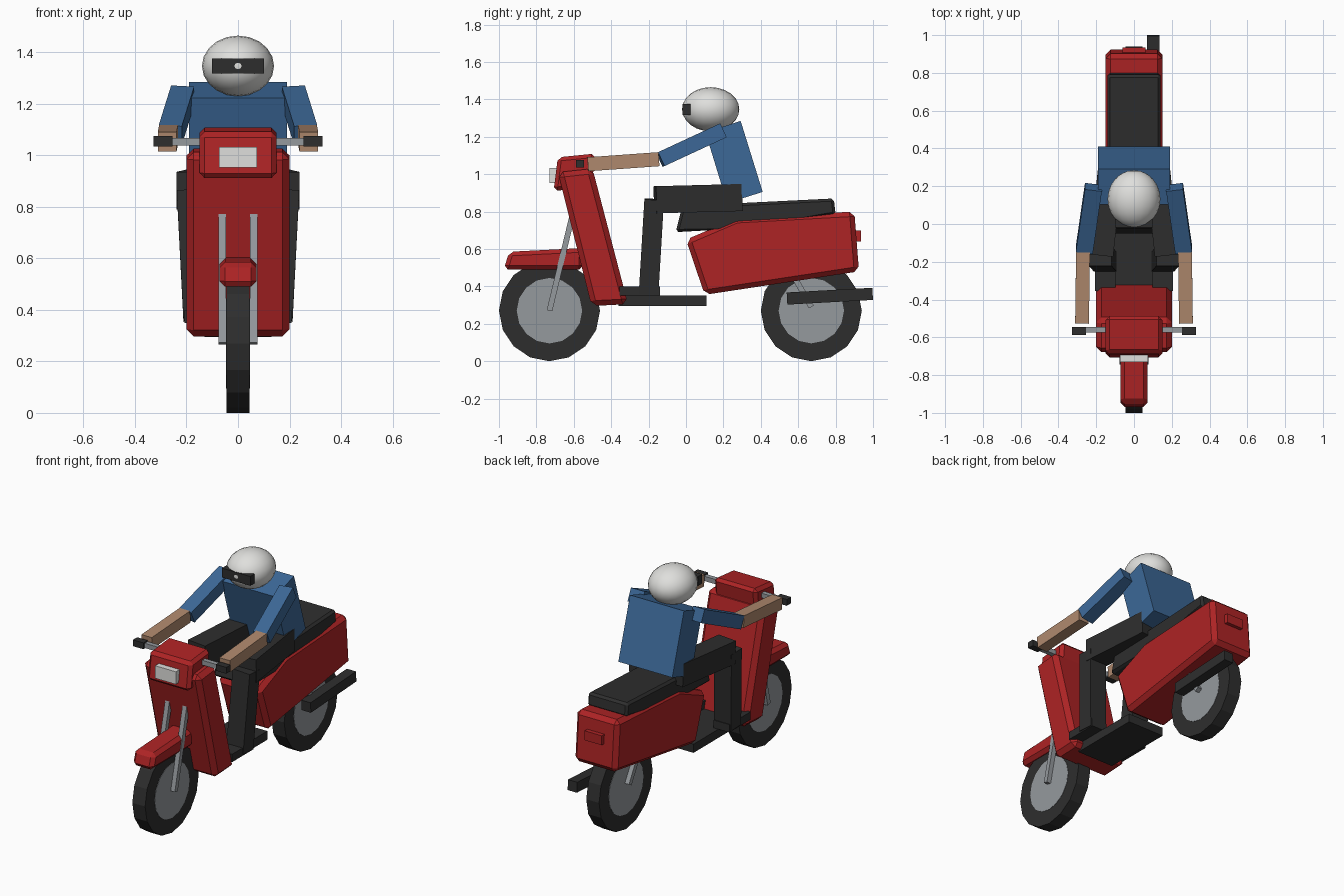
import bpy
import bmesh
import math
from mathutils import Vector, Matrix

if "Cube" in bpy.data.objects:
    bpy.data.objects.remove(bpy.data.objects["Cube"])


def material(name, r, g, b):
    m = bpy.data.materials.new(name)
    m.use_nodes = True
    m.diffuse_color = (r, g, b, 1)
    m.node_tree.nodes["Principled BSDF"].inputs["Base Color"].default_value = (r, g, b, 1)
    return m


RED = material("red paint", 0.42, 0.017, 0.018)
BLACK = material("black rubber", 0.027, 0.027, 0.027)
GREY = material("grey metal", 0.30, 0.32, 0.34)
WHITE = material("white", 0.74, 0.74, 0.72)
BLUE = material("blue cloth", 0.045, 0.138, 0.31)
SKIN = material("skin", 0.43, 0.25, 0.155)
SIDES = (("left", 1), ("right", -1))


def finish(bm, name, mat):
    bmesh.ops.recalc_face_normals(bm, faces=bm.faces)
    mesh = bpy.data.meshes.new(name)
    bm.to_mesh(mesh)
    bm.free()
    mesh.materials.append(mat)
    obj = bpy.data.objects.new(name, mesh)
    bpy.context.collection.objects.link(obj)
    return obj


def chamfer(bm, size):
    if size:
        bmesh.ops.bevel(bm, geom=bm.edges[:], offset=size, segments=1, affect='EDGES')


def prism(name, mat, half_width, profile, bevel=0):
    """Side profile of (y, z) points, extruded across x."""
    bm = bmesh.new()
    rings = [[bm.verts.new((x, y, z)) for y, z in profile] for x in (-half_width, half_width)]
    bm.faces.new(rings[0])
    bm.faces.new(rings[1])
    n = len(profile)
    for i in range(n):
        j = (i + 1) % n
        bm.faces.new((rings[0][i], rings[0][j], rings[1][j], rings[1][i]))
    chamfer(bm, bevel)
    return finish(bm, name, mat)


def box(name, mat, low, high, bevel=0):
    low, high = Vector(low), Vector(high)
    bm = bmesh.new()
    bmesh.ops.create_cube(bm, size=1)
    bmesh.ops.scale(bm, vec=high - low, verts=bm.verts)
    bmesh.ops.translate(bm, vec=(low + high) / 2, verts=bm.verts)
    chamfer(bm, bevel)
    return finish(bm, name, mat)


def beam(name, mat, start, end, width, height):
    """Box running from start to end, its width kept level."""
    a, b = Vector(start), Vector(end)
    along = (b - a).normalized()
    across = Vector((1, 0, 0))
    across = (across - along * across.dot(along)).normalized()
    up = across.cross(along)
    bm = bmesh.new()
    bmesh.ops.create_cube(bm, size=1)
    bmesh.ops.scale(bm, vec=(width, (b - a).length, height), verts=bm.verts)
    turn = Matrix((across, along, up)).transposed().to_4x4()
    bmesh.ops.transform(bm, matrix=Matrix.Translation((a + b) / 2) @ turn, verts=bm.verts)
    return finish(bm, name, mat)


def disc(name, mat, y, z, radius, half_width):
    bm = bmesh.new()
    bmesh.ops.create_cone(bm, cap_ends=True, segments=16, radius1=radius,
                          radius2=radius, depth=half_width * 2)
    turn = Matrix.Rotation(math.pi / 2, 4, 'Y')
    bmesh.ops.transform(bm, matrix=Matrix.Translation((0, y, z)) @ turn, verts=bm.verts)
    return finish(bm, name, mat)


# Wheels
for end, y in (("front", -0.73), ("rear", 0.67)):
    disc(end + "_tyre", BLACK, y, 0.27, 0.27, 0.045)
    disc(end + "_hub", GREY, y, 0.27, 0.175, 0.047)

# Red bodywork
prism("leg_shield", RED, 0.2,
      [(-0.685, 1.01), (-0.5, 1.03), (-0.31, 0.305), (-0.505, 0.295)], 0.028)
prism("headlight_housing", RED, 0.15,
      [(-0.685, 1.09), (-0.485, 1.11), (-0.505, 0.93), (-0.708, 0.91)], 0.02)
prism("front_fender", RED, 0.072,
      [(-0.975, 0.49), (-0.945, 0.585), (-0.55, 0.605), (-0.55, 0.49)], 0.022)
prism("rear_body", RED, 0.15,
      [(0.0, 0.65), (0.27, 0.765), (0.9, 0.8), (0.925, 0.48), (0.1, 0.355)], 0.026)
box("tail_light", RED, (-0.06, 0.9, 0.64), (0.06, 0.935, 0.7))

# Headlight, floor, seat and exhaust
box("headlight", WHITE, (-0.073, -0.73, 0.953), (0.073, -0.68, 1.033))
box("floor_board", BLACK, (-0.13, -0.36, 0.295), (0.13, 0.11, 0.35))
prism("seat", BLACK, 0.14,
      [(-0.055, 0.69), (-0.02, 0.83), (0.79, 0.87), (0.8, 0.785), (0.3, 0.71)], 0.014)
beam("exhaust", BLACK, (0.102, 0.54, 0.335), (0.102, 0.998, 0.36), 0.065, 0.065)

# Rider body and helmet
prism("torso", BLUE, 0.19,
      [(0.104, 1.223), (0.292, 1.285), (0.41, 0.905), (0.22, 0.845)])
bm = bmesh.new()
bmesh.ops.create_uvsphere(bm, u_segments=20, v_segments=12, radius=1)
shape = (Matrix.Translation((0, 0.132, 1.347)) @ Matrix.Diagonal((0.14, 0.153, 0.118, 1))
         @ Matrix.Rotation(math.pi / 2, 4, 'X'))
bmesh.ops.transform(bm, matrix=shape, verts=bm.verts)
for face in bm.faces:
    face.smooth = True
finish(bm, "helmet", WHITE)
box("visor", BLACK, (-0.1, -0.019, 1.317), (0.1, 0.024, 1.376))

# Paired parts
for side, s in SIDES:
    beam(side + "_front_fork", GREY, (s * 0.061, -0.73, 0.27), (s * 0.061, -0.61, 0.77), 0.03, 0.03)
    beam(side + "_rear_strut", GREY, (s * 0.061, 0.67, 0.29), (s * 0.061, 0.55, 0.5), 0.03, 0.03)
    box(side + "_handlebar", GREY, (s * 0.2 - 0.07, -0.575, 1.038), (s * 0.2 + 0.07, -0.545, 1.068))
    box(side + "_grip", BLACK, (s * 0.292 - 0.037, -0.588, 1.035), (s * 0.292 + 0.037, -0.545, 1.075))
    beam(side + "_upper_arm", BLUE, (s * 0.215, 0.195, 1.232), (s * 0.263, -0.137, 1.078), 0.09, 0.082)
    beam(side + "_forearm", SKIN, (s * 0.27, -0.145, 1.08), (s * 0.275, -0.525, 1.053), 0.073, 0.075)
    beam(side + "_thigh", BLACK, (s * 0.125, 0.295, 0.875), (s * 0.175, -0.165, 0.863), 0.13, 0.145)
    beam(side + "_shin", BLACK, (s * 0.178, -0.17, 0.865), (s * 0.152, -0.2, 0.36), 0.12, 0.105)
    box(side + "_foot", BLACK, (s * 0.152 - 0.055, -0.355, 0.35), (s * 0.152 + 0.055, -0.14, 0.4))
